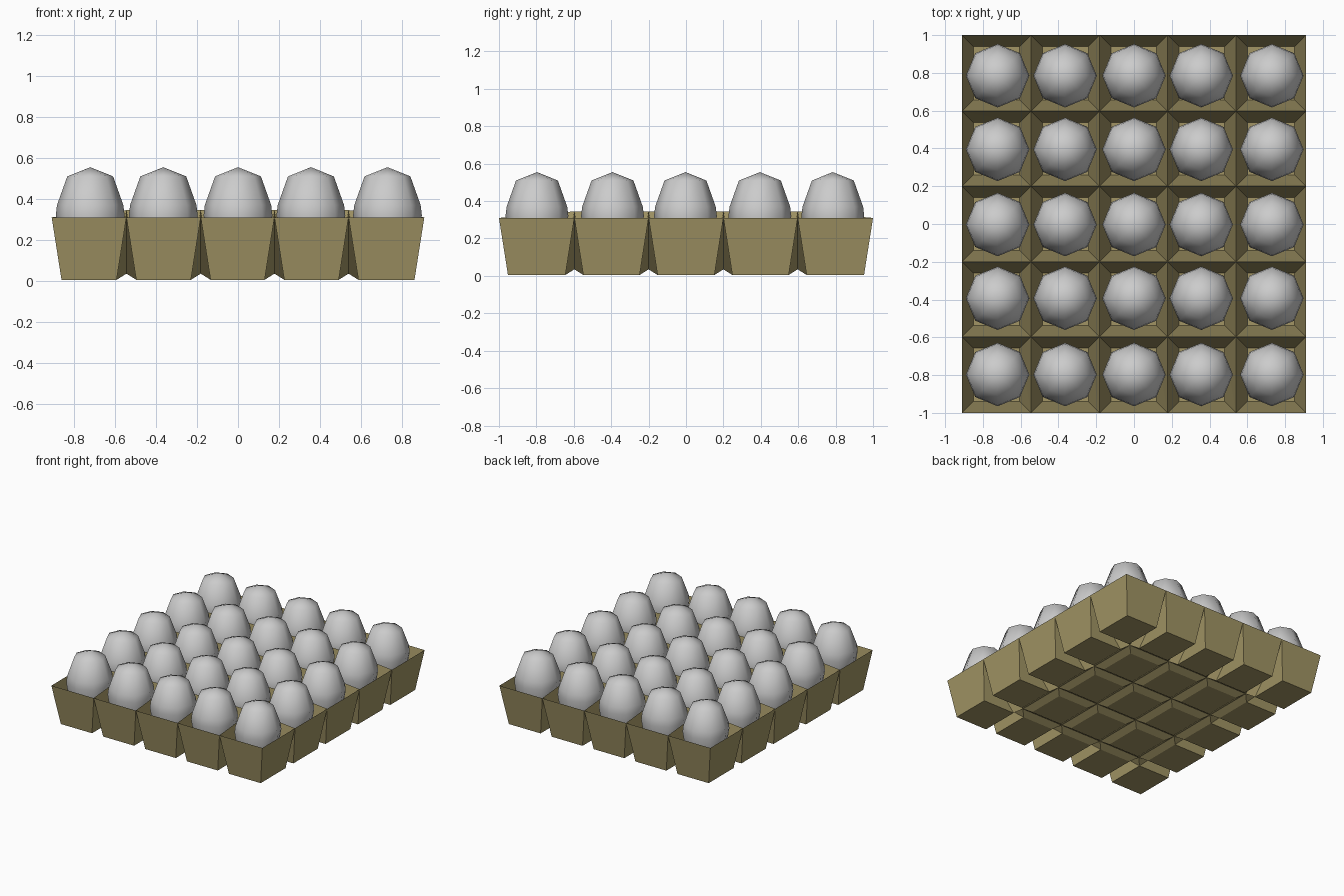
import bpy, bmesh, math

if "Cube" in bpy.data.objects:
    bpy.data.objects.remove(bpy.data.objects["Cube"])

XS = [-0.91, -0.545, -0.182, 0.178, 0.54, 0.91]      # wall lines across the tray
YS = [-1.0, -0.597, -0.2, 0.2, 0.597, 1.0]
RIM = 0.31


def mesh_object(name, bm, smooth=False):
    me = bpy.data.meshes.new(name)
    bm.to_mesh(me)
    bm.free()
    for p in me.polygons:
        p.use_smooth = smooth
    ob = bpy.data.objects.new(name, me)
    bpy.context.collection.objects.link(ob)
    return ob


def cup_sheet(bm, inner_z, floor_z, inset, rim, flip):
    """5 x 5 tapered cups; the rim vertices are shared between sheets."""
    grid = {}
    for i, x in enumerate(XS):
        for j, y in enumerate(YS):
            edge = i in (0, 5) or j in (0, 5)
            if edge and (i, j) in rim:
                grid[i, j] = rim[i, j]
                continue
            grid[i, j] = bm.verts.new((x, y, RIM if edge else inner_z))
            if edge:
                rim[i, j] = grid[i, j]
    for i in range(5):
        for j in range(5):
            top = [grid[i, j], grid[i + 1, j], grid[i + 1, j + 1], grid[i, j + 1]]
            x0, x1 = XS[i] + inset, XS[i + 1] - inset
            y0, y1 = YS[j] + inset, YS[j + 1] - inset
            low = [bm.verts.new((x, y, floor_z))
                   for x, y in ((x0, y0), (x1, y0), (x1, y1), (x0, y1))]
            faces = [low] + [[top[k], top[(k + 1) % 4], low[(k + 1) % 4], low[k]]
                             for k in range(4)]
            for f in faces:
                bm.faces.new(f[::-1] if flip else f)


# Tray: cupped upper side with ridges, underside with grooves that fade inwards
bm = bmesh.new()
rim = {}
cup_sheet(bm, 0.345, 0.03, 0.06, rim, False)
cup_sheet(bm, 0.035, 0.005, 0.048, rim, True)
# every wall may be slightly twisted, so split into flat triangles
bmesh.ops.triangulate(bm, faces=[f for f in bm.faces if f.calc_area() > 0])
tray = mesh_object("egg_tray", bm)
mat = bpy.data.materials.new("pulp_cardboard")
mat.diffuse_color = (0.36, 0.30, 0.13, 1)
mat.use_nodes = True
mat.node_tree.nodes["Principled BSDF"].inputs["Base Color"].default_value = mat.diffuse_color
tray.data.materials.append(mat)

# Egg: eight-sided lathe of a short profile (radius, height)
PROFILE = [(0.085, 0.065), (0.145, 0.17), (0.168, 0.32), (0.162, 0.37), (0.112, 0.51)]
bm = bmesh.new()
rings = [[bm.verts.new((r * math.cos(k * math.pi / 4), r * math.sin(k * math.pi / 4), z))
          for k in range(8)] for r, z in PROFILE]
bottom, top = bm.verts.new((0, 0, 0.035)), bm.verts.new((0, 0, 0.555))
for k in range(8):
    n = (k + 1) % 8
    for a, b in zip(rings, rings[1:]):
        bm.faces.new((a[k], a[n], b[n], b[k]))
    bm.faces.new((bottom, rings[0][n], rings[0][k]))
    bm.faces.new((top, rings[-1][k], rings[-1][n]))
egg = mesh_object("egg", bm, True)

# One egg in each cup
EX = [-0.722, -0.365, 0.0, 0.356, 0.73]
EY = [-0.797, -0.393, -0.003, 0.395, 0.785]
for i, x in enumerate(EX):
    for j, y in enumerate(EY):
        ob = egg if i == j == 0 else bpy.data.objects.new("egg", egg.data)
        if ob is not egg:
            bpy.context.collection.objects.link(ob)
        ob.name = f"egg_{i + 1}_{j + 1}"
        ob.location = (x, y, 0)
